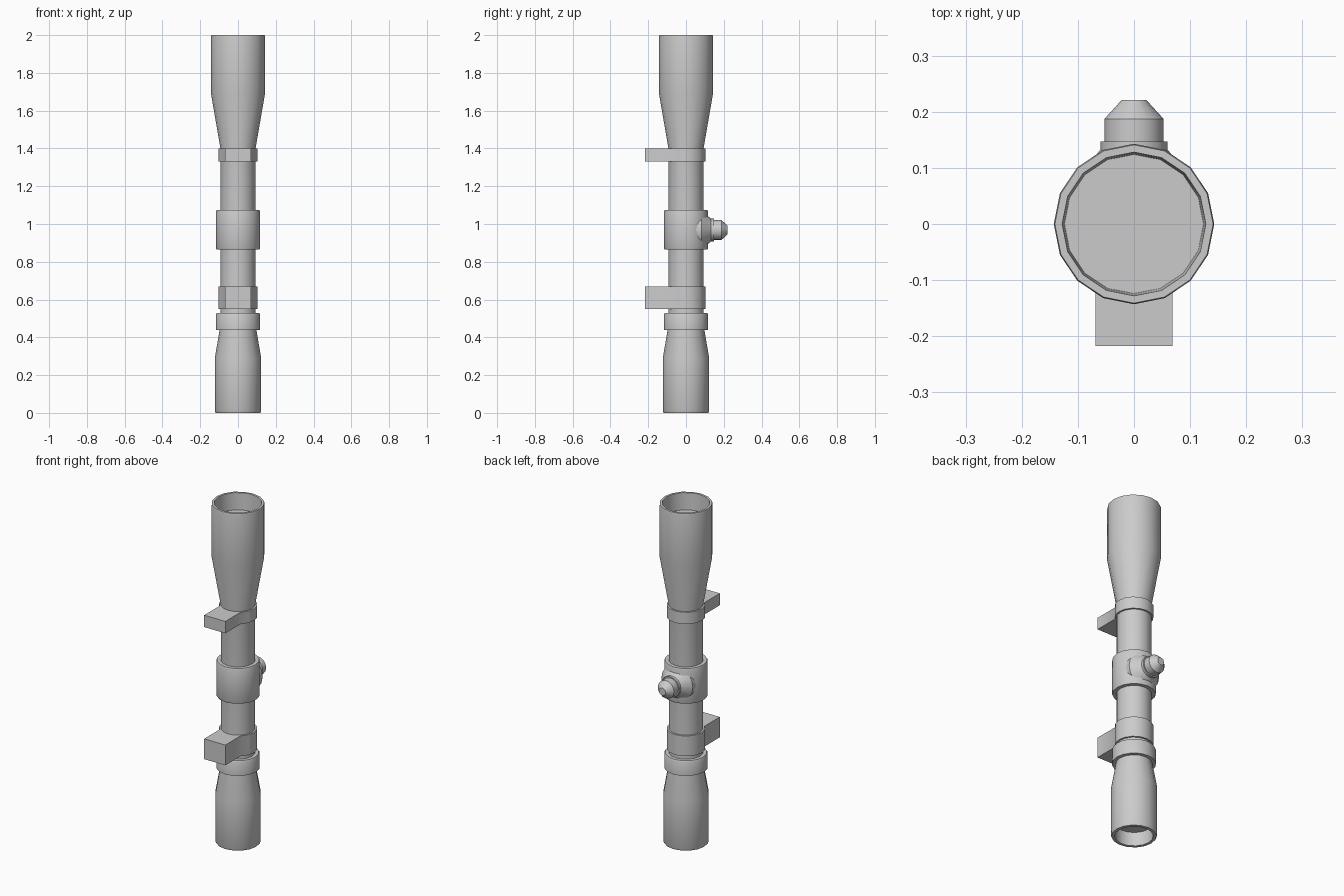
import bpy, bmesh, math
from mathutils import Matrix

if "Cube" in bpy.data.objects:
    bpy.data.objects.remove(bpy.data.objects["Cube"])

SIDES = 16


def finish(name, bm, angle=40):
    bmesh.ops.remove_doubles(bm, verts=bm.verts, dist=1e-5)
    bmesh.ops.recalc_face_normals(bm, faces=bm.faces)
    mesh = bpy.data.meshes.new(name)
    bm.to_mesh(mesh)
    bm.free()
    ob = bpy.data.objects.new(name, mesh)
    bpy.context.collection.objects.link(ob)
    bpy.ops.object.select_all(action='DESELECT')
    ob.select_set(True)
    bpy.context.view_layer.objects.active = ob
    bpy.ops.object.shade_smooth_by_angle(angle=math.radians(angle))
    return ob


def lathe(name, profile, matrix=Matrix()):
    """Turn (radius, height) points round the z axis; both ends get capped."""
    bm = bmesh.new()
    rings = []
    for r, z in profile:
        rings.append([bm.verts.new((r * math.cos(2 * math.pi * i / SIDES),
                                    r * math.sin(2 * math.pi * i / SIDES), z))
                      for i in range(SIDES)])
    for a, b in zip(rings, rings[1:]):
        for i in range(SIDES):
            j = (i + 1) % SIDES
            bm.faces.new((a[i], a[j], b[j], b[i]))
    bm.faces.new(rings[0])
    bm.faces.new(rings[-1])
    bm.transform(matrix)
    return finish(name, bm)


def mount(name, z0, z1):
    """Clamp ring running into a square foot on the front side."""
    r, w, foot = 0.103, 0.069, -0.217
    outline = [(w, foot), (w, -0.076)]
    for i in range(-1, 10):
        a = math.radians(22.5 * i)
        outline.append((r * math.cos(a), r * math.sin(a)))
    outline += [(-w, -0.076), (-w, foot)]
    bm = bmesh.new()
    face = bm.faces.new([bm.verts.new((x, y, z0)) for x, y in outline])
    out = bmesh.ops.extrude_face_region(bm, geom=[face])
    for v in out["geom"]:
        if isinstance(v, bmesh.types.BMVert):
            v.co.z = z1
    return finish(name, bm)


# Main tube: recessed eyepiece, taper, straight tube, flared recessed objective
lathe("scope_tube", [
    (0.100, 0.08), (0.102, 0.0), (0.119, 0.0), (0.123, 0.01), (0.123, 0.29),
    (0.097, 0.44), (0.093, 0.53), (0.093, 1.40), (0.143, 1.69),
    (0.143, 1.99), (0.141, 2.0), (0.128, 2.0), (0.124, 1.90)])

# Zoom ring
lathe("zoom_ring", [(0.092, 0.44), (0.117, 0.44), (0.117, 0.52),
                    (0.113, 0.528), (0.092, 0.528)])

# Thick turret housing
lathe("turret_housing", [(0.092, 0.865), (0.114, 0.865), (0.117, 0.872),
                         (0.117, 1.065), (0.114, 1.073), (0.092, 1.073)])

# Turret on the back: flared base, collar and tapered cap, axis along +y
to_back = Matrix.Translation((0, 0, 0.968)) @ Matrix.Rotation(-math.pi / 2, 4, 'X')
lathe("turret_base", [(0.103, 0.03), (0.103, 0.083), (0.060, 0.132),
                      (0.060, 0.147), (0.05, 0.147)], to_back)
lathe("turret_cap", [(0.053, 0.14), (0.053, 0.187), (0.022, 0.221)], to_back)

# Mounting rings
mount("lower_mount", 0.55, 0.67)
mount("upper_mount", 1.33, 1.40)
